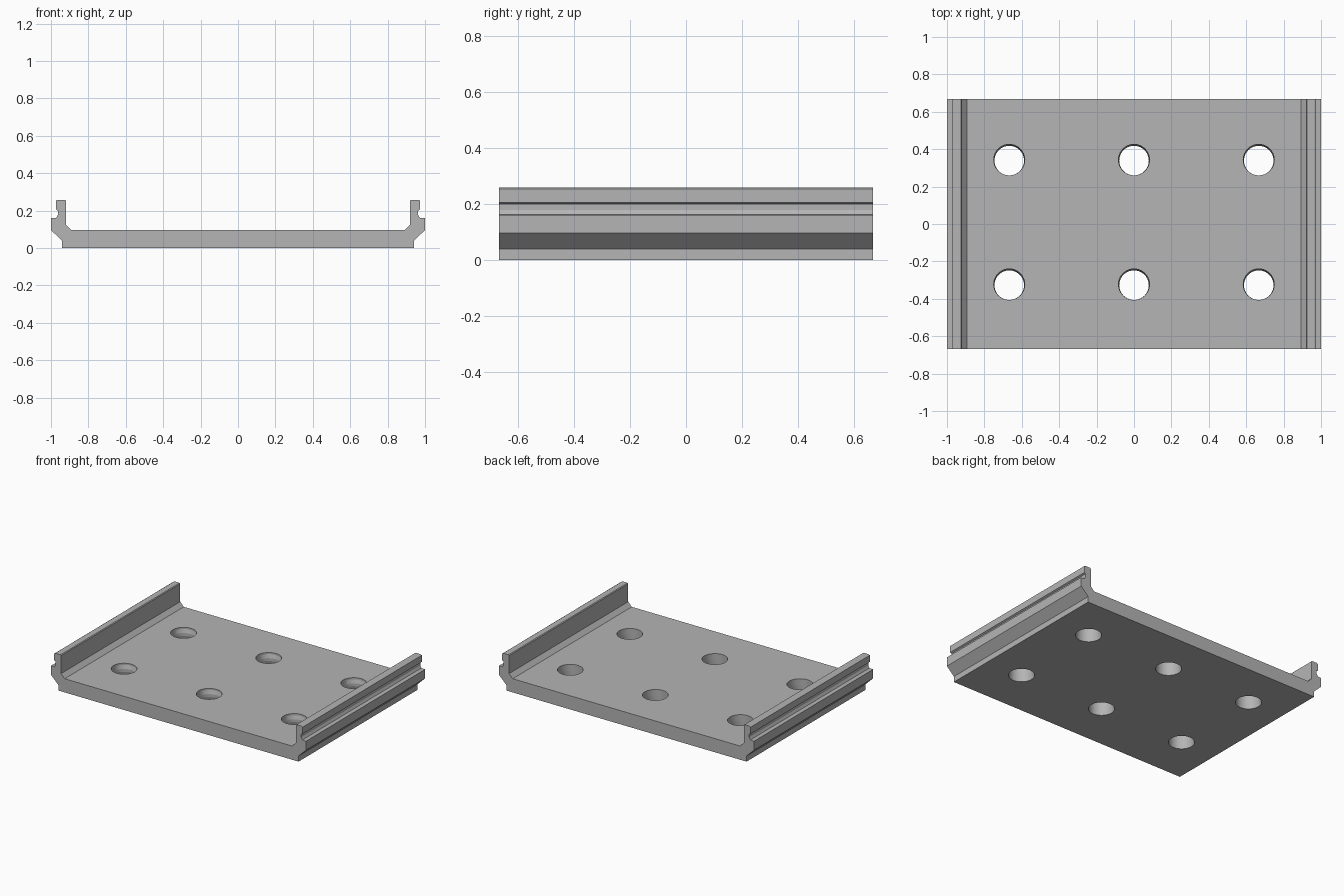
import bpy, bmesh, math

if "Cube" in bpy.data.objects:
    bpy.data.objects.remove(bpy.data.objects["Cube"])

metal = bpy.data.materials.new("plain grey")
metal.diffuse_color = (0.46, 0.46, 0.46, 1)
metal.use_nodes = True
metal.node_tree.nodes["Principled BSDF"].inputs["Base Color"].default_value = metal.diffuse_color
HALF_DEPTH = 0.667

# Right half of the cross-section (x, z), from underside round to tray floor
half = [(0.942, 0), (0.942, 0.04), (1.0, 0.096), (1.0, 0.16), (0.972, 0.162),
        (0.963, 0.178), (0.963, 0.2), (0.974, 0.206), (0.974, 0.253),
        (0.965, 0.258), (0.925, 0.258), (0.92, 0.253), (0.92, 0.126),
        (0.892, 0.097)]


def make_object(name, bm):
    bmesh.ops.recalc_face_normals(bm, faces=bm.faces)
    mesh = bpy.data.meshes.new(name)
    bm.to_mesh(mesh)
    bm.free()
    mesh.materials.append(metal)
    obj = bpy.data.objects.new(name, mesh)
    bpy.context.collection.objects.link(obj)
    return obj


# Tray: mirrored profile extruded along the depth
bm = bmesh.new()
profile = half + [(-x, z) for x, z in reversed(half)]
face = bm.faces.new([bm.verts.new((x, -HALF_DEPTH, z)) for x, z in profile])
ext = bmesh.ops.extrude_face_region(bm, geom=[face])
bmesh.ops.translate(bm, vec=(0, 2 * HALF_DEPTH, 0),
                    verts=[v for v in ext["geom"] if isinstance(v, bmesh.types.BMVert)])
tray = make_object("channel_tray", bm)

# Hole cutters: slightly waisted shafts, (z, radius, y offset) per ring
rings = [(-0.02, 0.083, 0.01), (0.012, 0.083, 0.01), (0.04, 0.079, 0.006),
         (0.06, 0.079, 0.006), (0.085, 0.083, 0.01), (0.12, 0.083, 0.01)]
SIDES = 40
bm = bmesh.new()
for cx in (-0.667, 0, 0.667):
    for cy in (-0.333, 0.333):
        loops = [[bm.verts.new((cx + r * math.cos(math.tau * i / SIDES),
                                cy + dy + r * math.sin(math.tau * i / SIDES), z))
                  for i in range(SIDES)] for z, r, dy in rings]
        for a, b in zip(loops, loops[1:]):
            for i in range(SIDES):
                j = (i + 1) % SIDES
                bm.faces.new((a[i], a[j], b[j], b[i]))
        bm.faces.new(loops[0][::-1])
        bm.faces.new(loops[-1])
cutter = make_object("hole_cutter", bm)
cutter.hide_render = True
cutter.hide_viewport = True

cut = tray.modifiers.new("holes", "BOOLEAN")
cut.operation = 'DIFFERENCE'
cut.solver = 'EXACT'
cut.object = cutter

# Bake the holes, drop the cutter and smooth the round walls
bpy.context.view_layer.objects.active = tray
tray.select_set(True)
bpy.ops.object.modifier_apply(modifier="holes")
bpy.data.objects.remove(cutter)
bpy.ops.object.shade_smooth_by_angle(angle=math.radians(12))
